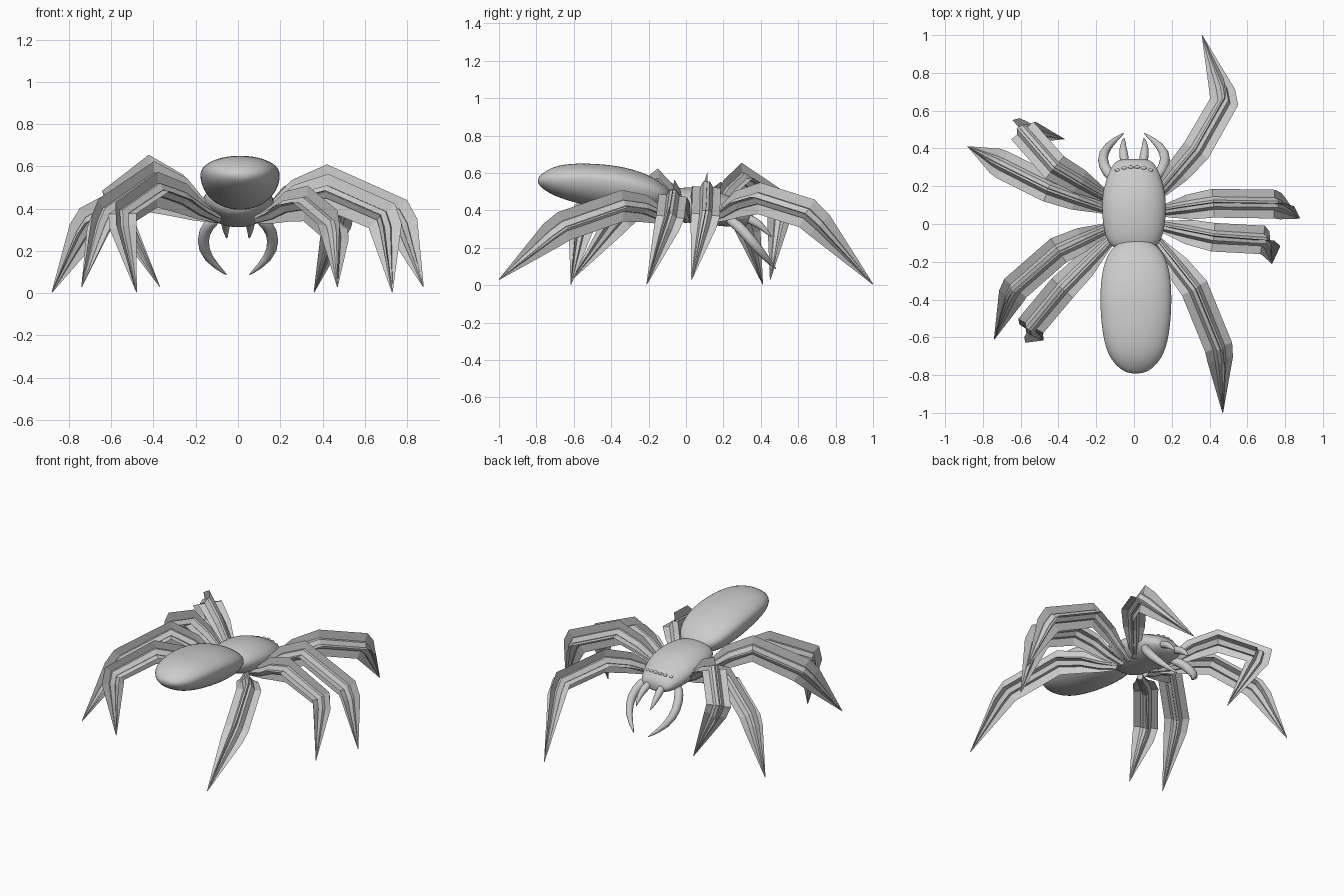
import bpy, math
from mathutils import Vector

if "Cube" in bpy.data.objects:
    bpy.data.objects.remove(bpy.data.objects["Cube"])


def make(name, verts, faces):
    me = bpy.data.meshes.new(name)
    me.from_pydata([tuple(v) for v in verts], [], faces)
    me.update()
    ob = bpy.data.objects.new(name, me)
    bpy.context.collection.objects.link(ob)
    return ob


def smooth(ob, levels):
    for p in ob.data.polygons:
        p.use_smooth = True
    m = ob.modifiers.new("round", 'SUBSURF')
    m.levels = m.render_levels = levels


def skin(rings):
    """Faces joining equal rings, closed at both ends."""
    n, k = len(rings[0]), len(rings)
    f = [(i * n + j, i * n + (j + 1) % n, (i + 1) * n + (j + 1) % n, (i + 1) * n + j)
         for i in range(k - 1) for j in range(n)]
    return [v for r in rings for v in r], f + [tuple(reversed(range(n))), tuple(range((k - 1) * n, k * n))]


def body(name, cx, sections):
    """Sections along y: y, z of widest line, half width, height above, depth below."""
    rings = []
    for y, z, rx, up, dn in sections:
        ring = []
        for j in range(16):
            a = 2 * math.pi * j / 16
            s = math.sin(a)
            ring.append((cx + rx * math.cos(a), y, z + s * (up if s > 0 else dn)))
        rings.append(ring)
    smooth(make(name, *skin(rings)), 2)


def frames(path):
    """Point, side and up vectors carried along a path."""
    P = [Vector(p) for p in path]
    D = [(b - a).normalized() for a, b in zip(P, P[1:])]
    T = [D[0]] + [(a + b).normalized() for a, b in zip(D, D[1:])] + [D[-1]]
    side = T[0].cross(Vector((0, 0, 1))).normalized()
    out = []
    for i, t in enumerate(T):
        if i:
            side = T[i - 1].rotation_difference(t) @ side
        out.append((P[i], side, side.cross(t).normalized()))
    return out


def tube(name, path, radii, n):
    rings = [[p + r * (s * math.cos(2 * math.pi * j / n) + u * math.sin(2 * math.pi * j / n)) for j in range(n)]
             for (p, s, u), r in zip(frames(path), radii)]
    return make(name, *skin(rings))


# abdomen and head section
body("abdomen", 0.01, [(-.792, .56, .03, .012, .012), (-.775, .56, .08, .035, .04), (-.70, .57, .155, .075, .10),
                       (-.55, .575, .188, .082, .15), (-.35, .56, .197, .082, .17), (-.2, .52, .175, .075, .13),
                       (-.11, .485, .12, .05, .07), (-.08, .475, .04, .02, .02)])
body("thorax", 0.0, [(-.14, .45, .06, .03, .04), (-.12, .45, .14, .06, .09), (0, .44, .172, .09, .11),
                     (.14, .425, .175, .09, .105), (.22, .40, .155, .085, .09), (.29, .38, .13, .07, .07),
                     (.335, .365, .10, .045, .04), (.345, .36, .05, .02, .02)])

# small flat eyes along the brow
for k in range(6):
    x = -.085 + .034 * k
    bpy.ops.mesh.primitive_uv_sphere_add(segments=10, ring_count=6, radius=.014,
                                         location=(x, .302 - 2.5 * x * x, .438 - 1.7 * x * x))
    bpy.context.object.name = "eye_%d" % (k + 1)
    bpy.context.object.scale = (1.1, .7, .7)
    bpy.ops.object.shade_smooth()

# curved pincers and short fangs
for sx, lab in ((1, "right"), (-1, "left")):
    def mir(pts):
        return [(sx * x, y, z) for x, y, z in pts]
    smooth(tube("pincer_" + lab, mir([(.09, .22, .355), (.145, .275, .325), (.172, .34, .25),
                                      (.15, .41, .165), (.045, .487, .08)]),
                (.026, .032, .031, .026, .003), 8), 1)
    smooth(tube("fang_" + lab, mir([(.045, .3, .37), (.055, .37, .34), (.06, .41, .31), (.052, .46, .255)]),
                (.026, .027, .02, .003), 8), 1)

# legs: root, knee, ankle, foot
legs = {
    "right_leg_1": [(.09, .11, .35), (.33, .39, .465), (.485, .66, .38), (.36, 1.0, .005)],
    "right_leg_2": [(.09, .06, .35), (.42, .11, .525), (.76, .105, .37), (.877, .03, .03)],
    "right_leg_3": [(.09, 0, .35), (.42, -.07, .48), (.695, -.085, .36), (.73, -.21, .005)],
    "right_leg_4": [(.09, -.05, .35), (.32, -.34, .425), (.455, -.67, .31), (.47, -1.0, .03)],
    "left_leg_1": [(-.09, .11, .35), (-.42, .3, .57), (-.60, .505, .44), (-.37, .45, .03)],
    "left_leg_2": [(-.09, .06, .35), (-.45, .19, .47), (-.71, .32, .33), (-.88, .41, .005)],
    "left_leg_3": [(-.09, 0, .35), (-.4, -.14, .54), (-.64, -.35, .37), (-.74, -.61, .03)],
    "left_leg_4": [(-.09, -.05, .35), (-.38, -.34, .49), (-.555, -.55, .37), (-.48, -.615, .005)],
}
for name, pts in legs.items():
    r, k, a, f = [Vector(p) for p in pts]
    path = [r, r.lerp(k, .3), r.lerp(k, .6) + Vector((0, 0, .015)), k, k.lerp(a, .95), a.lerp(f, .15), f]
    # faceted core
    tube(name + "_core", path, (.02, .028, .033, .035, .034, .031, .002), 6)
    # crossed flat bristle blades
    for lab, turn, scale in (("upright", 95, 1.0), ("flat", 5, .9)):
        c, s = math.cos(math.radians(turn)), math.sin(math.radians(turn))
        verts = []
        for (p, sd, up), w in zip(frames(path), (.02, .045, .074, .085, .085, .078, .002)):
            d = (sd * c + up * s) * w * scale
            verts += [p - d, p + d]
        make(name + "_blade_" + lab, verts,
             [(2 * i, 2 * i + 1, 2 * i + 3, 2 * i + 2) for i in range(len(path) - 1)])
